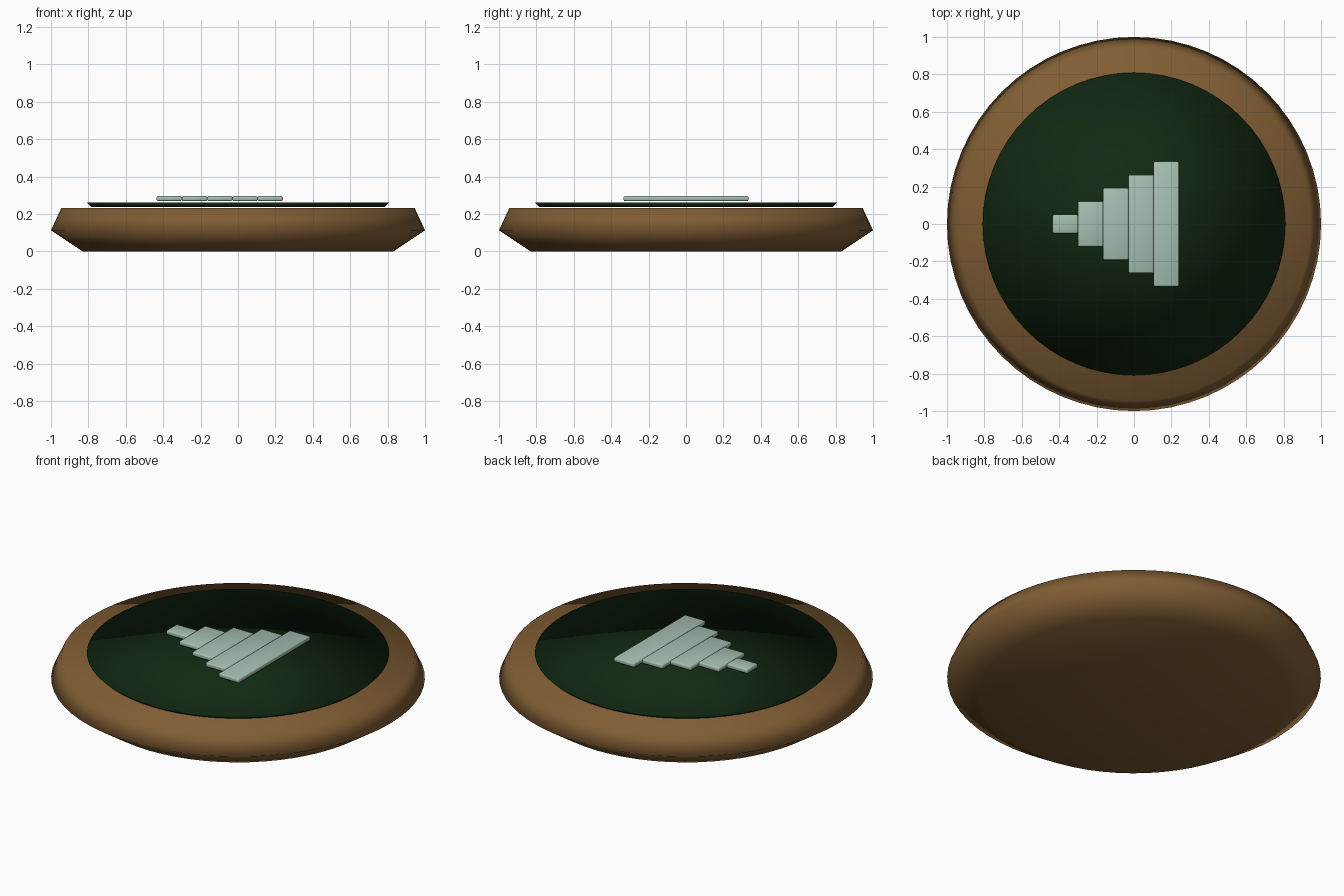
import bpy, bmesh, math

if "Cube" in bpy.data.objects:
    bpy.data.objects.remove(bpy.data.objects["Cube"])

SEGMENTS = 64


def material(name, rgb):
    m = bpy.data.materials.new(name)
    m.diffuse_color = (*rgb, 1.0)
    m.use_nodes = True
    m.node_tree.nodes["Principled BSDF"].inputs["Base Color"].default_value = m.diffuse_color
    return m


def finish(name, bm, mat):
    bmesh.ops.recalc_face_normals(bm, faces=bm.faces)
    for f in bm.faces:
        f.smooth = True
    mesh = bpy.data.meshes.new(name)
    bm.to_mesh(mesh)
    bm.free()
    mesh.materials.append(mat)
    ob = bpy.data.objects.new(name, mesh)
    bpy.context.collection.objects.link(ob)
    return ob


def turned(name, profile, mat):
    """Solid of revolution with fan caps; profile is (radius, z) upward."""
    bm = bmesh.new()
    rings = []
    for r, z in profile:
        rings.append([bm.verts.new((r * math.cos(2 * math.pi * i / SEGMENTS),
                                    r * math.sin(2 * math.pi * i / SEGMENTS), z))
                      for i in range(SEGMENTS)])
    bottom = bm.verts.new((0, 0, profile[0][1]))
    top = bm.verts.new((0, 0, profile[-1][1]))
    for i in range(SEGMENTS):
        j = (i + 1) % SEGMENTS
        for a, b in zip(rings, rings[1:]):
            bm.faces.new((a[i], a[j], b[j], b[i]))
        bm.faces.new((bottom, rings[0][j], rings[0][i]))
        bm.faces.new((top, rings[-1][i], rings[-1][j]))
    return finish(name, bm, mat)


def bar(name, x0, x1, half_y, z0, z1, mat):
    """Thin slab with softened edges."""
    bm = bmesh.new()
    bmesh.ops.create_cube(bm, size=1.0)
    for v in bm.verts:
        v.co = ((x0 + x1) / 2 + v.co.x * (x1 - x0),
                v.co.y * 2 * half_y,
                (z0 + z1) / 2 + v.co.z * (z1 - z0))
    bmesh.ops.bevel(bm, geom=bm.edges[:], offset=0.007, segments=2,
                    profile=0.5, affect='EDGES')
    return finish(name, bm, mat)


brown = material("warm brown", (0.215, 0.110, 0.034))
green = material("dark green", (0.006, 0.022, 0.006))
pale = material("pale sage", (0.385, 0.527, 0.448))

# Round base with a chamfered rim
turned("base", [(0.83, 0.0), (1.0, 0.113), (0.945, 0.232)], brown)

# Thin inlay disc, slightly above the base
turned("inlay_disc", [(0.785, 0.238), (0.809, 0.261)], green)

# Five stepped bars forming an arrow shape
for i in range(5):
    x = -0.435 + 0.135 * i
    bar(f"step_bar_{i + 1}", x, x + 0.135, 0.05 + 0.071 * i, 0.270, 0.296, pale)
